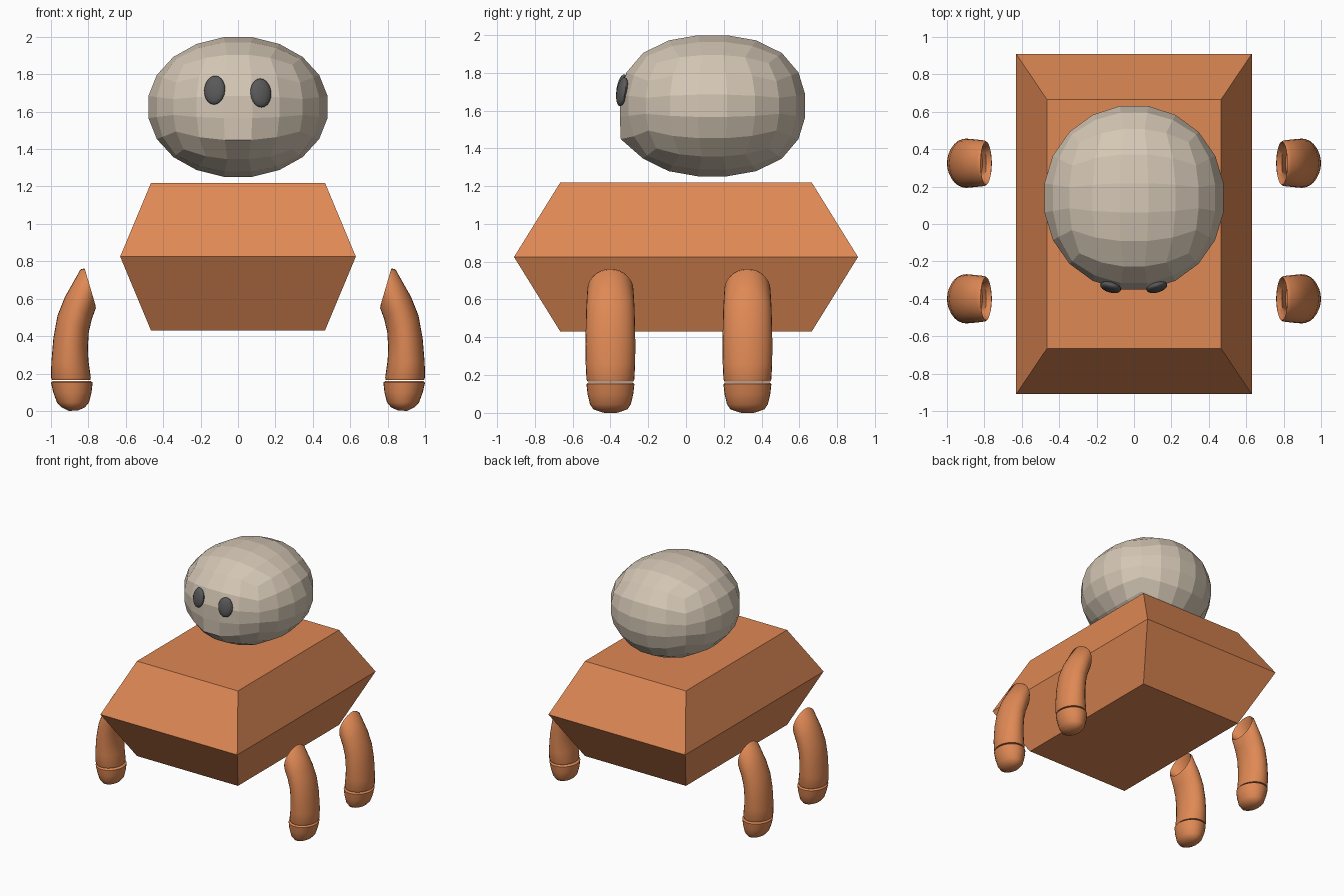
import bpy, bmesh, math
from mathutils import Matrix

if "Cube" in bpy.data.objects:
    bpy.data.objects.remove(bpy.data.objects["Cube"])


def material(name, rgb):
    m = bpy.data.materials.new(name)
    m.diffuse_color = (*rgb, 1)
    m.use_nodes = True
    m.node_tree.nodes["Principled BSDF"].inputs["Base Color"].default_value = m.diffuse_color
    return m


ORANGE = material("orange", (0.74, 0.25, 0.09))
STONE = material("warm grey", (0.66, 0.57, 0.46))
DARK = material("dark grey", (0.1, 0.1, 0.1))


def finish(bm, name, mat, smooth=None):
    bmesh.ops.recalc_face_normals(bm, faces=bm.faces)
    me = bpy.data.meshes.new(name)
    bm.to_mesh(me)
    bm.free()
    me.materials.append(mat)
    ob = bpy.data.objects.new(name, me)
    bpy.context.collection.objects.link(ob)
    if smooth:
        bpy.ops.object.select_all(action='DESELECT')
        ob.select_set(True)
        bpy.context.view_layer.objects.active = ob
        bpy.ops.object.shade_smooth_by_angle(angle=math.radians(smooth))
    return ob


def loft(bm, rings):
    """Bridge a list of closed rings and cap both ends."""
    loops = [[bm.verts.new(p) for p in r] for r in rings]
    n = len(loops[0])
    for a, b in zip(loops, loops[1:]):
        for i in range(n):
            j = (i + 1) % n
            bm.faces.new((a[i], a[j], b[j], b[i]))
    bm.faces.new(loops[0][::-1])
    bm.faces.new(loops[-1])


# Body: block with a wide waist
bm = bmesh.new()
loft(bm, [[(sx * x, sy * y, z) for sx, sy in ((-1, -1), (1, -1), (1, 1), (-1, 1))]
          for x, y, z in ((0.465, 0.665, 0.43), (0.63, 0.91, 0.825), (0.465, 0.665, 1.22))])
finish(bm, "body", ORANGE)

# Head: faceted cube-sphere, a little boxy in profile
bm = bmesh.new()
bmesh.ops.create_cube(bm, size=2)
bmesh.ops.subdivide_edges(bm, edges=bm.edges[:], cuts=4, use_grid_fill=True)
P = 2.3
for v in bm.verts:
    x, y, z = (math.tan(c * math.pi / 4) for c in v.co)
    r = math.sqrt(x * x + (abs(y) ** P + abs(z) ** P) ** (2 / P))
    v.co = (0.49 * x / r, max(0.14 + 0.5 * y / r, -0.35), 1.625 + 0.38 * z / r)
    # muzzle reaches a little further forward below the eyes
    if v.co.y < -0.2 and 1.38 < v.co.z < 1.6 and abs(v.co.x) < 0.2:
        v.co.y = max(v.co.y - 0.03, -0.35)
finish(bm, "head", STONE)

# Eyes: flattened ovals set on the face
for name, x, z, turn in (("left_eye", -0.125, 1.715, -16), ("right_eye", 0.122, 1.70, 16)):
    bm = bmesh.new()
    bmesh.ops.create_uvsphere(bm, u_segments=16, v_segments=10, radius=1)
    m = (Matrix.Translation((x, -0.338, z)) @ Matrix.Rotation(math.radians(turn), 4, 'Z')
         @ Matrix.Rotation(math.radians(-10), 4, 'X') @ Matrix.Diagonal((0.058, 0.026, 0.078, 1)))
    bmesh.ops.transform(bm, matrix=m, verts=bm.verts)
    finish(bm, name, DARK, 40)


def ring(xi, zi, xo, zo, hy, side, cy, n=28):
    """Tilted oval given by its inner and outer point and half depth."""
    pts = []
    for i in range(n):
        a = 2 * math.pi * i / n
        t = 0.5 + 0.5 * math.cos(a)
        pts.append((side * (xi + (xo - xi) * t), cy + hy * math.sin(a), zi + (zo - zi) * t))
    return pts


# inner x, inner z, outer x, outer z, half depth
LEG = ((0.79, 0.166, 0.995, 0.166, 0.122), (0.787, 0.18, 1.0, 0.18, 0.127),
       (0.80, 0.27, 0.998, 0.26, 0.131), (0.803, 0.34, 0.987, 0.39, 0.132),
       (0.798, 0.42, 0.965, 0.51, 0.13), (0.782, 0.49, 0.925, 0.61, 0.128),
       (0.76, 0.55, 0.842, 0.757, 0.122), (0.762, 0.565, 0.82, 0.762, 0.115),
       (0.79, 0.555, 0.84, 0.71, 0.098), (0.81, 0.48, 0.91, 0.59, 0.1))
FOOT = ((0.79, 0.161, 0.99, 0.161, 0.118), (0.777, 0.152, 1.0, 0.152, 0.127),
        (0.783, 0.10, 0.988, 0.10, 0.121), (0.797, 0.045, 0.968, 0.045, 0.108),
        (0.82, 0.018, 0.945, 0.02, 0.09), (0.855, 0.003, 0.905, 0.0, 0.04))

# Legs: bent sleeves with an open upper end, and tapered feet
for sname, side in (("left", -1), ("right", 1)):
    for yname, cy in (("front", -0.4), ("back", 0.325)):
        for part, rows in (("leg", LEG), ("foot", FOOT)):
            bm = bmesh.new()
            loft(bm, [ring(*row, side, cy) for row in rows])
            finish(bm, f"{yname}_{sname}_{part}", ORANGE, 50)
